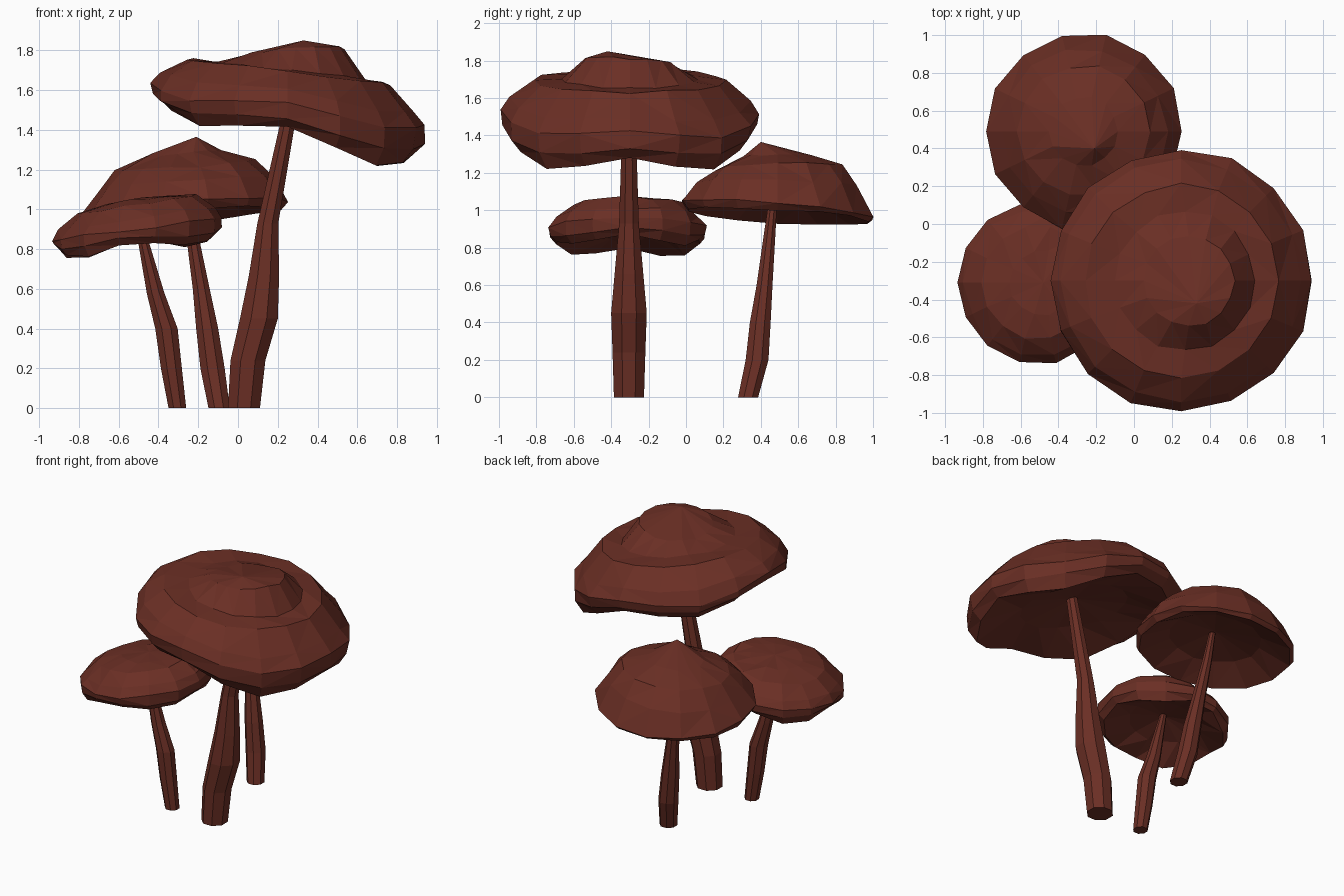
import bpy, bmesh, math, random

random.seed(4)
cube = bpy.data.objects.get("Cube")
if cube:
    bpy.data.objects.remove(cube, do_unlink=True)

brown = bpy.data.materials.new("reddish_brown")
brown.use_nodes = True
colour = (0.145, 0.028, 0.018, 1)
brown.diffuse_color = colour
bsdf = brown.node_tree.nodes["Principled BSDF"]
bsdf.inputs["Base Color"].default_value = colour
bsdf.inputs["Roughness"].default_value = 0.9


def skin(name, loops, start=None, end=None):
    """Bridge rings of points, closing each end with a fan to a point or a flat lid."""
    bm = bmesh.new()
    rings = [[bm.verts.new(p) for p in loop] for loop in loops]
    n = len(rings[0])
    for low, high in zip(rings, rings[1:]):
        for i in range(n):
            j = (i + 1) % n
            bm.faces.new((low[i], low[j], high[j], high[i]))
    for ring, tip in ((rings[0], start), (rings[-1], end)):
        if tip is None:
            bm.faces.new(ring)
        else:
            apex = bm.verts.new(tip)
            for i in range(n):
                bm.faces.new((ring[i], ring[(i + 1) % n], apex))
    bmesh.ops.recalc_face_normals(bm, faces=bm.faces)
    bmesh.ops.triangulate(bm, faces=bm.faces)
    mesh = bpy.data.meshes.new(name)
    bm.to_mesh(mesh)
    bm.free()
    mesh.materials.append(brown)
    bpy.context.collection.objects.link(bpy.data.objects.new(name, mesh))


def cap(name, centre, sides, rows, hollow, apex, rough):
    """Rows run from underside to top: radius, height, x tilt, y tilt, four-way wave, x shift."""
    cx, cy = centre
    loops = []
    for radius, height, tilt_x, tilt_y, wave, shift in rows:
        loop = []
        for i in range(sides):
            a = math.tau * i / sides
            r = radius + random.uniform(-rough, rough)
            z = height + tilt_x * math.cos(a) + tilt_y * math.sin(a) + wave * math.cos(4 * a)
            loop.append((cx + shift + r * math.cos(a), cy + r * math.sin(a),
                         z + random.uniform(-rough, rough)))
        loops.append(loop)
    skin(name, loops, (cx, cy, hollow), apex)


def stem(name, path, sides=8):
    """Path points: x, y, z, radius."""
    skin(name, [[(x + r * math.cos(math.tau * (i + 0.5) / sides),
                  y + r * math.sin(math.tau * (i + 0.5) / sides), z)
                 for i in range(sides)] for x, y, z, r in path])


# Large front mushroom
cap("large_cap", (0.25, -0.3), 16, [
    (0.35, 1.455, -0.08, 0, 0, 0),
    (0.63, 1.37, -0.145, 0, 0.05, 0),
    (0.685, 1.425, -0.125, 0, 0.035, 0),
    (0.695, 1.5, -0.1, -0.01, 0.03, 0),
    (0.64, 1.575, -0.1, -0.01, 0.02, 0),
    (0.51, 1.695, -0.065, 0, 0, 0),
    (0.37, 1.7, -0.045, 0, 0, 0.02),
    (0.24, 1.795, 0.015, -0.015, 0, 0.04),
], 1.51, (0.33, -0.42, 1.85), 0.007)
stem("large_stem", [
    (0.03, -0.305, 0, 0.087), (0.05, -0.305, 0.24, 0.095), (0.105, -0.305, 0.45, 0.103),
    (0.13, -0.305, 0.66, 0.083), (0.15, -0.305, 0.93, 0.057), (0.265, -0.305, 1.51, 0.038)])

# Medium back mushroom
cap("medium_cap", (-0.265, 0.49), 14, [
    (0.3, 1.06, 0.02, -0.02, 0, 0),
    (0.49, 0.965, 0.04, -0.03, 0, 0),
    (0.52, 1.005, 0.03, -0.045, 0, 0),
    (0.44, 1.13, 0.03, -0.01, 0, 0),
    (0.35, 1.225, 0.025, 0.015, 0, 0),
    (0.18, 1.285, 0.01, 0, 0, 0),
], 1.11, (-0.21, 0.4, 1.365), 0.008)
stem("medium_stem", [
    (-0.095, 0.332, 0, 0.058), (-0.128, 0.38, 0.2, 0.066), (-0.155, 0.397, 0.4, 0.06),
    (-0.185, 0.42, 0.6, 0.046), (-0.235, 0.45, 0.9, 0.032), (-0.26, 0.47, 1.1, 0.022)])

# Small side mushroom
cap("small_cap", (-0.51, -0.31), 14, [
    (0.22, 0.88, 0.03, 0, 0, 0),
    (0.39, 0.81, 0.045, 0, 0.025, 0),
    (0.425, 0.85, 0.045, 0, 0.015, 0),
    (0.43, 0.9, 0.055, 0, 0, 0),
    (0.39, 0.955, 0.06, 0, 0, 0),
    (0.3, 1.025, 0.045, 0, 0, 0),
    (0.17, 1.05, 0.02, 0, 0, 0.02),
], 0.925, (-0.48, -0.31, 1.06), 0.008)
stem("small_stem", [
    (-0.305, -0.3, 0, 0.048), (-0.335, -0.3, 0.2, 0.057), (-0.36, -0.3, 0.4, 0.061),
    (-0.415, -0.3, 0.58, 0.048), (-0.495, -0.3, 0.92, 0.023)])
